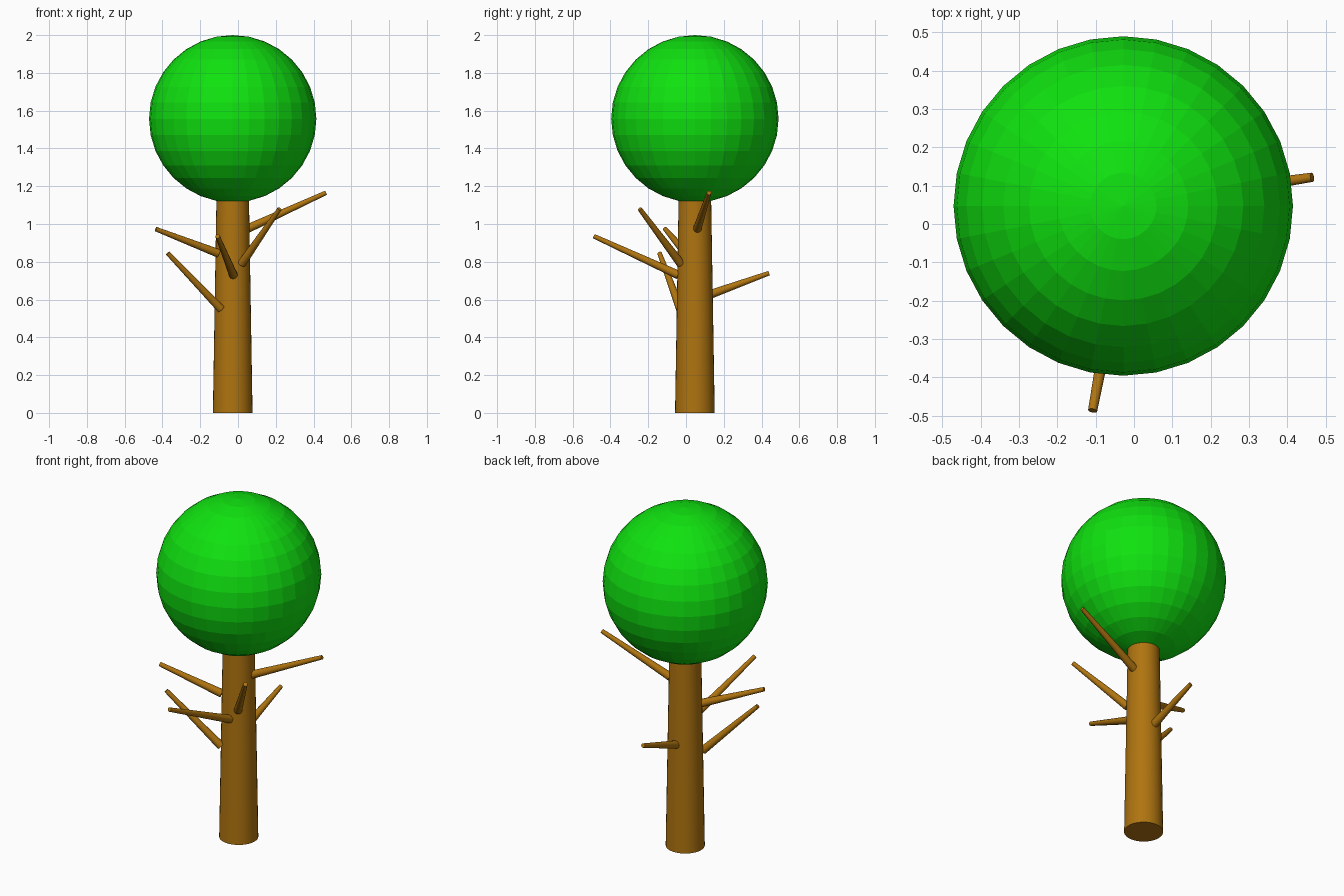
import bpy
from mathutils import Vector

if "Cube" in bpy.data.objects:
    bpy.data.objects.remove(bpy.data.objects["Cube"])


def material(name, color):
    m = bpy.data.materials.new(name)
    m.diffuse_color = (*color, 1.0)
    m.use_nodes = True
    m.node_tree.nodes["Principled BSDF"].inputs["Base Color"].default_value = m.diffuse_color
    return m


brown = material("bark_brown", (0.43, 0.175, 0.005))
green = material("leaf_green", (0.005, 0.76, 0.005))


def limb(name, base, tip, r_base, r_tip, sides):
    """Tapered round limb between two points."""
    a, b = Vector(base), Vector(tip)
    d = b - a
    bpy.ops.mesh.primitive_cone_add(vertices=sides, radius1=r_base, radius2=r_tip,
                                    depth=d.length, location=(a + b) / 2,
                                    rotation=d.to_track_quat('Z', 'Y').to_euler())
    ob = bpy.context.object
    ob.name = name
    ob.data.materials.append(brown)
    bpy.ops.object.shade_smooth_by_angle()
    return ob


CX, CY = -0.028, 0.047

# Trunk, reaching a little way into the crown
limb("trunk", (CX, CY, 0), (CX, CY, 1.2), 0.105, 0.085, 32)

# Branches: base on the trunk surface, tip
branches = [
    ((0.05, 0.06, 0.975), (0.465, 0.122, 1.165)),
    ((0.02, -0.028, 0.79), (0.22, -0.245, 1.08)),
    ((-0.025, -0.04, 0.73), (-0.108, -0.487, 0.935)),
    ((-0.105, 0.0, 0.845), (-0.435, -0.11, 0.973)),
    ((-0.09, -0.03, 0.55), (-0.372, -0.14, 0.845)),
    ((-0.03, 0.135, 0.63), (-0.027, 0.44, 0.74)),
]
for i, (base, tip) in enumerate(branches):
    limb(f"branch_{i + 1}", base, tip, 0.023, 0.012, 12)

# Round leafy crown, flat faces
bpy.ops.mesh.primitive_uv_sphere_add(segments=32, ring_count=16, radius=0.443,
                                     location=(CX, CY, 1.557))
crown = bpy.context.object
crown.name = "crown"
crown.data.materials.append(green)
